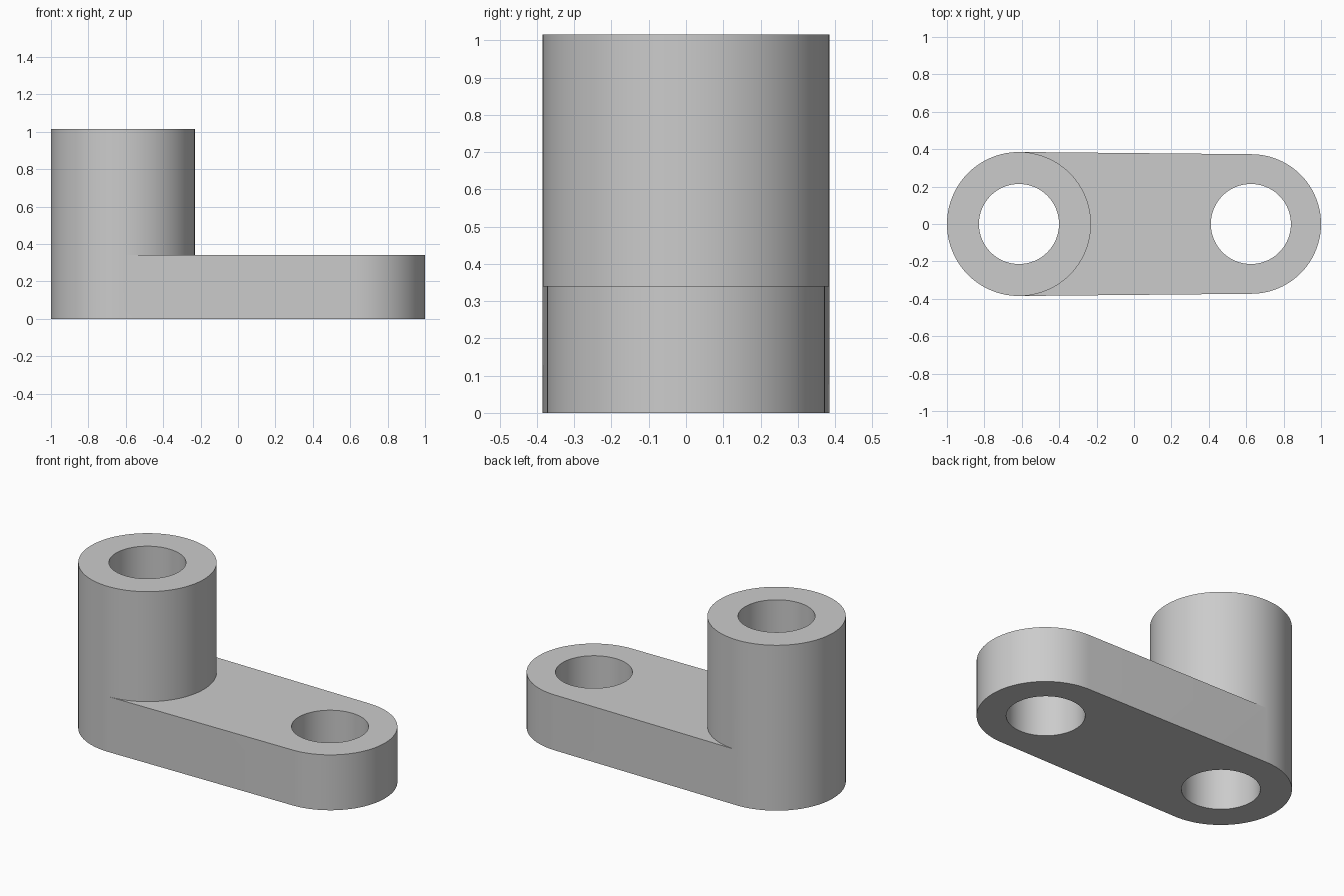
import bpy, bmesh
from math import acos, cos, sin, pi

cube = bpy.data.objects.get("Cube")
if cube:
    bpy.data.objects.remove(cube, do_unlink=True)

# Main dimensions
BOSS_X, BOSS_R = -0.615, 0.385
END_X, END_R = 0.627, 0.373
HOLE_R = 0.214
ARM_Z, BOSS_Z = 0.34, 1.015
TANGENT = acos((BOSS_R - END_R) / (END_X - BOSS_X))


def arc(cx, r, start, end, n=48):
    step = (end - start) / n
    return [(cx + r * cos(start + i * step), r * sin(start + i * step))
            for i in range(n + 1)]


def circle(cx, r):
    return arc(cx, r, 0, 2 * pi, 96)[:-1]


bm = bmesh.new()


def ring(points, z):
    return [bm.verts.new((x, y, z)) for x, y in points]


def wall(points, z0, z1, closed=False):
    """Vertical wall along a plan path."""
    low, high = ring(points, z0), ring(points, z1)
    for i in range(0 if closed else 1, len(points)):
        bm.faces.new((low[i - 1], low[i], high[i], high[i - 1]))


def cap(z, *loops):
    """Flat face bounded by an outline and its holes."""
    edges = []
    for points in loops:
        verts = ring(points, z)
        edges += [bm.edges.new((verts[i - 1], verts[i])) for i in range(len(verts))]
    bmesh.ops.triangle_fill(bm, edges=edges, use_beauty=True, normal=(0, 0, 1))


# Plan curves, sharing the points where the arm runs tangent to the boss
boss_outer = arc(BOSS_X, BOSS_R, TANGENT, 2 * pi - TANGENT)
boss_inner = arc(BOSS_X, BOSS_R, -TANGENT, TANGENT)
arm_end = arc(END_X, END_R, -TANGENT, TANGENT)
boss_hole = circle(BOSS_X, HOLE_R)
arm_hole = circle(END_X - 0.002, HOLE_R)

# Lower body
base_outline = boss_outer + arm_end
wall(base_outline, 0, ARM_Z, closed=True)
cap(0, base_outline, boss_hole, arm_hole)

# Arm top and through hole
cap(ARM_Z, arm_end + boss_inner[::-1], arm_hole)
wall(arm_hole, 0, ARM_Z, closed=True)

# Tall boss and its bore
wall(boss_outer, ARM_Z, BOSS_Z)
wall(boss_inner, ARM_Z, BOSS_Z)
cap(BOSS_Z, boss_outer + boss_inner[1:-1], boss_hole)
wall(boss_hole, 0, BOSS_Z, closed=True)

bmesh.ops.remove_doubles(bm, verts=bm.verts[:], dist=0.00001)
bmesh.ops.recalc_face_normals(bm, faces=bm.faces[:])
mesh = bpy.data.meshes.new("crank_arm")
bm.to_mesh(mesh)
bm.free()

# Plain grey finish
grey = bpy.data.materials.new("light_grey")
grey.use_nodes = True
color = (0.6, 0.6, 0.6, 1)
grey.diffuse_color = color
grey.node_tree.nodes["Principled BSDF"].inputs["Base Color"].default_value = color
mesh.materials.append(grey)

crank = bpy.data.objects.new("crank_arm", mesh)
bpy.context.collection.objects.link(crank)
bpy.ops.object.select_all(action="DESELECT")
crank.select_set(True)
bpy.context.view_layer.objects.active = crank
bpy.ops.object.shade_smooth_by_angle(angle=pi / 6)
